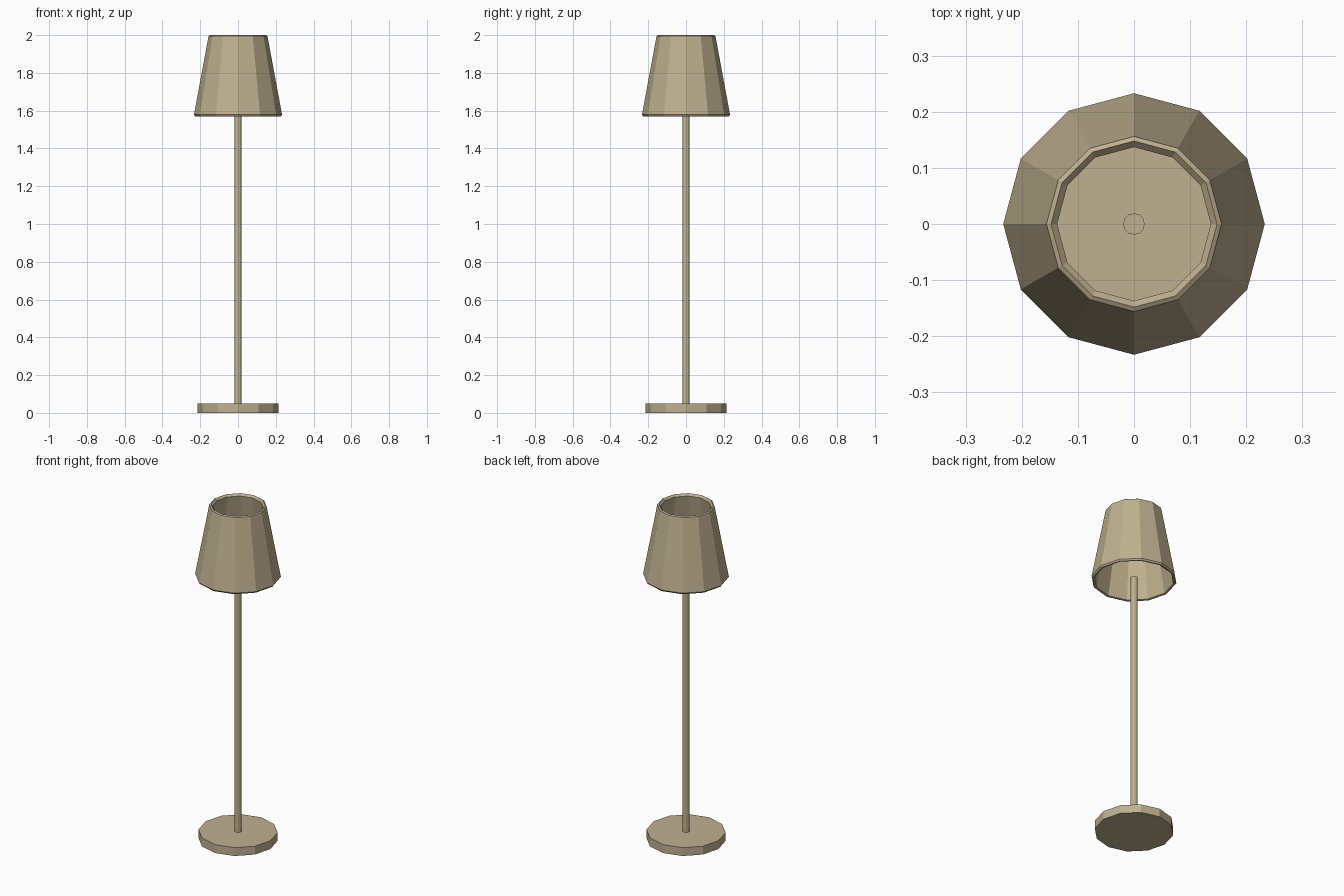
import bpy, bmesh, math

if "Cube" in bpy.data.objects:
    bpy.data.objects.remove(bpy.data.objects["Cube"])

tan = bpy.data.materials.new("warm_tan")
tan.diffuse_color = (0.52, 0.44, 0.28, 1)
tan.use_nodes = True
tan.node_tree.nodes["Principled BSDF"].inputs["Base Color"].default_value = tan.diffuse_color


def lathe(name, profile, sides=12, closed=False):
    """Spin an (r, z) profile into a flat-faced solid; open profiles get end caps."""
    bm = bmesh.new()
    rings = []
    for r, z in profile:
        rings.append([bm.verts.new((r * math.cos(2 * math.pi * i / sides),
                                    r * math.sin(2 * math.pi * i / sides), z))
                      for i in range(sides)])
    n = len(rings)
    for k in range(n if closed else n - 1):
        a, b = rings[k], rings[(k + 1) % n]
        for i in range(sides):
            j = (i + 1) % sides
            bm.faces.new((a[i], a[j], b[j], b[i]))
    if not closed:
        bm.faces.new(rings[0][::-1])
        bm.faces.new(rings[-1])
    bmesh.ops.recalc_face_normals(bm, faces=bm.faces)
    me = bpy.data.meshes.new(name)
    bm.to_mesh(me)
    bm.free()
    me.materials.append(tan)
    ob = bpy.data.objects.new(name, me)
    bpy.context.collection.objects.link(ob)
    return ob


# Flat round foot
lathe("base", [(0.215, 0), (0.215, 0.05)])

# Thin upright, ending just inside the shade
lathe("pole", [(0.019, 0.05), (0.019, 1.59)])

# Hollow tapered shade with bevelled rims
lathe("shade", [(0.233, 1.579), (0.227, 1.57), (0.216, 1.573),
                (0.137, 1.988), (0.148, 2.0), (0.156, 1.995)], closed=True)
